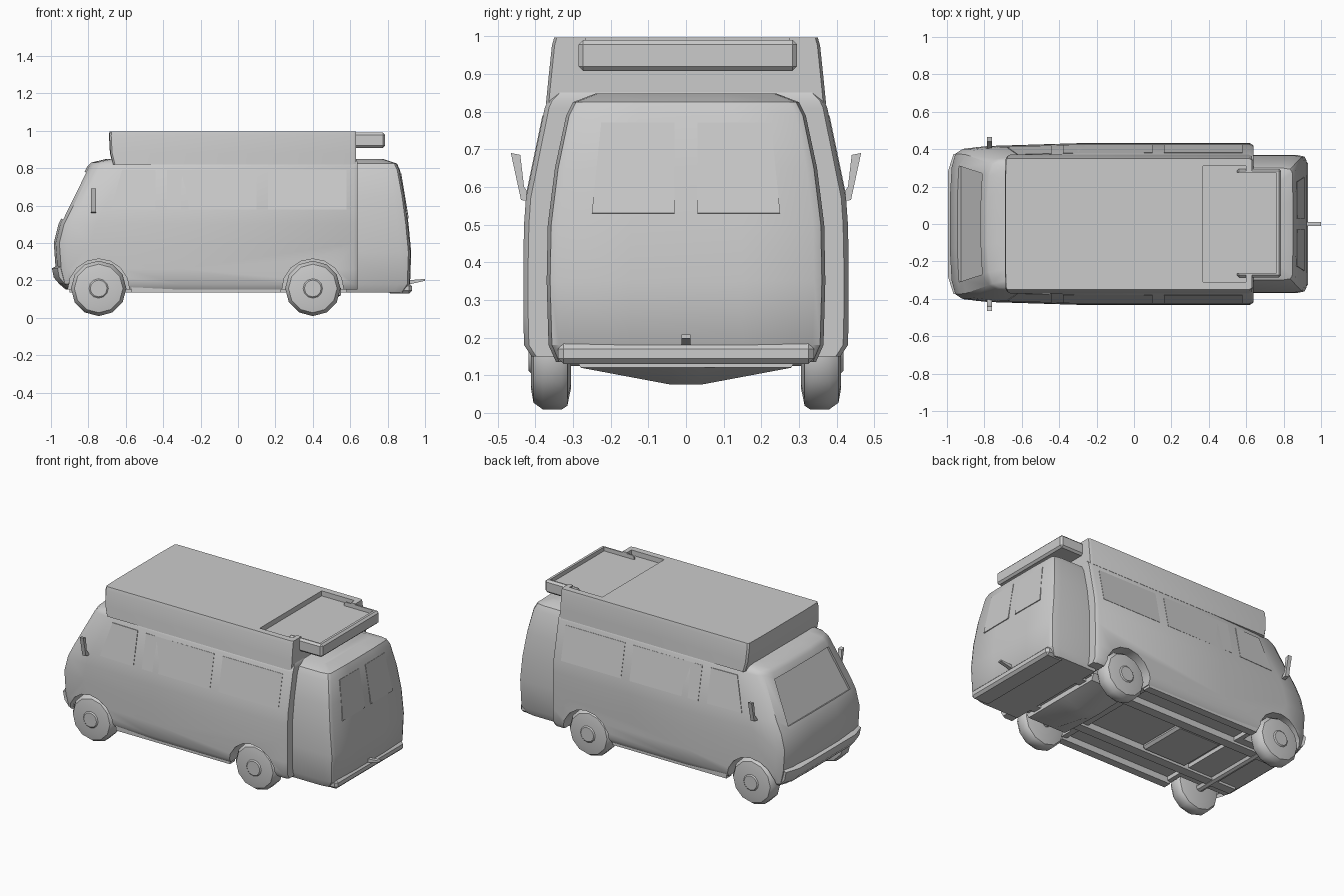
import bpy, bmesh, math
from mathutils import Vector

if "Cube" in bpy.data.objects:
    bpy.data.objects.remove(bpy.data.objects["Cube"])


def finish(name, bm):
    bmesh.ops.recalc_face_normals(bm, faces=bm.faces)
    me = bpy.data.meshes.new(name)
    bm.to_mesh(me)
    bm.free()
    ob = bpy.data.objects.new(name, me)
    bpy.context.collection.objects.link(ob)
    return ob


def loft(name, rings):
    bm = bmesh.new()
    loops = [[bm.verts.new(p) for p in r] for r in rings]
    n = len(loops[0])
    for a, b in zip(loops, loops[1:]):
        for i in range(n):
            j = (i + 1) % n
            bm.faces.new((a[i], a[j], b[j], b[i]))
    bm.faces.new(loops[0])
    bm.faces.new(loops[-1])
    return finish(name, bm)


def box(name, lo, hi, bevel=0.0):
    bm = bmesh.new()
    bmesh.ops.create_cube(bm, size=1)
    for v in bm.verts:
        v.co = Vector([(l + h) / 2 + c * (h - l) for l, h, c in zip(lo, hi, v.co)])
    if bevel:
        bmesh.ops.bevel(bm, geom=bm.edges[:], offset=bevel, segments=1, affect='EDGES')
    return finish(name, bm)


def lathe_y(name, x, z, profile, sides=12):
    # profile: (y, radius) pairs around an axle along y
    return loft(name, [[(x + r * math.cos(2 * math.pi * i / sides), y,
                         z + r * math.sin(2 * math.pi * i / sides))
                        for i in range(sides)] for y, r in profile])


def panel(name, corners, out):
    out = Vector(out)
    return loft(name, [[Vector(c) - out for c in corners], [Vector(c) + out for c in corners]])


def cut(ob, cutter):
    m = ob.modifiers.new("cut", 'BOOLEAN')
    m.operation, m.solver, m.object = 'DIFFERENCE', 'EXACT', cutter
    bpy.context.view_layer.objects.active = ob
    bpy.ops.object.modifier_apply(modifier=m.name)
    bpy.data.objects.remove(cutter)


def mirrored(half):
    return half + [(x, -y, z) for x, y, z in reversed(half)]


def cab_ring(z, xf, xr, w):
    return mirrored([(xf, .3 * w, z), (xf + .01, .7 * w, z), (xf + .03, .87 * w, z),
                     (xf + .07, .93 * w, z), (xf + .2, .965 * w, z), (-.3, w, z),
                     (xr - .02, w, z), (xr, .97 * w, z)])


def tail_ring(z, xr, w):
    return mirrored([(.58, w, z), (xr - .06, w, z), (xr - .015, .975 * w, z),
                     (xr - .004, .92 * w, z), (xr, .4 * w, z)])


# Main body shell
body = loft("body", [cab_ring(*l) for l in (
    (.15, -.92, .64, .41), (.18, -.955, .64, .43), (.26, -.975, .64, .432),
    (.4, -.985, .64, .432), (.5, -.96, .64, .43), (.57, -.925, .64, .425),
    (.81, -.805, .64, .375), (.83, -.785, .64, .366), (.85, -.70, .63, .345))])

# Narrower tail with the rear doors
tail = loft("tail", [tail_ring(*l) for l in (
    (.135, .89, .345), (.18, .92, .365), (.35, .926, .37), (.5, .912, .367),
    (.65, .892, .348), (.79, .866, .318), (.825, .85, .30), (.848, .78, .24))])

# Wheel arches, open underside and recessed windscreen
for x in (-.745, .4):
    for s in (-1, 1):
        cut(body, lathe_y("arch_cutter", x, .15, ((s * .28, .165), (s * .5, .165)), 16))
cut(body, box("floor_cutter", (-.55, -.36, .1), (.2, .36, .175)))
cut(body, panel("windscreen_cutter", [(-.945, -.31, .53), (-.945, .31, .53),
                                      (-.82, .27, .78), (-.82, -.27, .78)], (-.02, 0, .01)))

# Raised roof box with a shallow luggage tray at the back
roof = loft("raised_roof", [mirrored([(xf, .6 * w, z), (xf + .003, .97 * w, z),
                                      (xf + .012, w, z), (.615, w, z), (.63, .98 * w, z)])
                            for z, xf, w in ((.82, -.67, .372), (.88, -.685, .366),
                                             (.975, -.69, .356), (.997, -.687, .35))])
overhang = box("roof_overhang", (.55, -.285, .908), (.787, .295, .99), .012)
cut(roof, box("tray_cutter", (.37, -.31, .965), (.60, .31, 1.1)))
for part in (roof, overhang):
    cut(part, box("tray_cutter", (.54, -.265, .965), (.76, .275, 1.1)))


def side_y(x, z):
    f = min(1, .965 + .035 * max(0, (x + .75) / .45))
    return f * (.425 - (z - .57) / .24 * .05)


# Side windows
for s in (-1, 1):
    for i, (a, b) in enumerate(((-.68, -.44), (-.38, .10), (.16, .58))):
        panel("side_window", [(x, s * side_y(x, z), z) for x, z in
                              ((a, .58), (b, .58), (b, .79), (a if i else -.62, .79))],
              (0, s * .002, 0))
    # Paired rear door windows
    panel("rear_window", [(.91, s * .03, .53), (.908, s * .25, .53), (.868, s * .225, .77),
                          (.87, s * .03, .77)], (.003, 0, .001))

# Bumpers and tow bar
loft("front_bumper", [mirrored([(-.90, .36, z), (xf + .03, .375, z), (xf, .28, z)])
                      for z, xf in ((.18, -.955), (.215, -.985), (.265, -.995), (.28, -.965))])
box("rear_bumper", (.80, -.34, .13), (.93, .34, .185), .015)
panel("tow_bar", [(.90, 0, .175), (1.0, 0, .198), (1.0, 0, .208), (.90, 0, .20)], (0, .012, 0))

# Wheels, hubs and door mirrors
for s in (-1, 1):
    for x, label in ((-.745, "front"), (.4, "rear")):
        z = .157
        lathe_y(label + "_wheel", x, z, [(s * y, r) for y, r in (
            (.305, .09), (.315, .138), (.33, .148), (.38, .148), (.405, .13), (.412, .09))])
        lathe_y(label + "_hub", x, z, [(s * .405, .06), (s * .418, .045)])
    loft("door_mirror", [[(x, s * y, z) for y, z in
                          ((.40, .56), (.438, .565), (.465, .69), (.44, .685), (.43, .60))]
                         for x in (-.785, -.76)])

# Chassis under the floor
for s in (-1, 1):
    box("chassis_rail", (-.9, s * .2 - .03, .135), (.85, s * .2 + .03, .18))
    box("side_sill", (-.57, s * .385 - .025, .135), (.23, s * .385 + .025, .17))
for x in (-.745, .4):
    lathe_y("axle", x, .15, ((-.32, .025), (.32, .025)), 8)
loft("engine_sump", [mirrored([(x, .3, .16), (x, .28, .12), (x, .04, zb)])
                     for x, zb in ((.28, .11), (.36, .075), (.45, .075), (.55, .12))])
box("spare_wheel_tray", (-.52, -.17, .14), (-.2, .17, .18), .015)

# Smooth shading with crisp edges
for ob in bpy.data.objects:
    ob.select_set(True)
bpy.context.view_layer.objects.active = body
bpy.ops.object.shade_smooth_by_angle(angle=math.radians(35))
